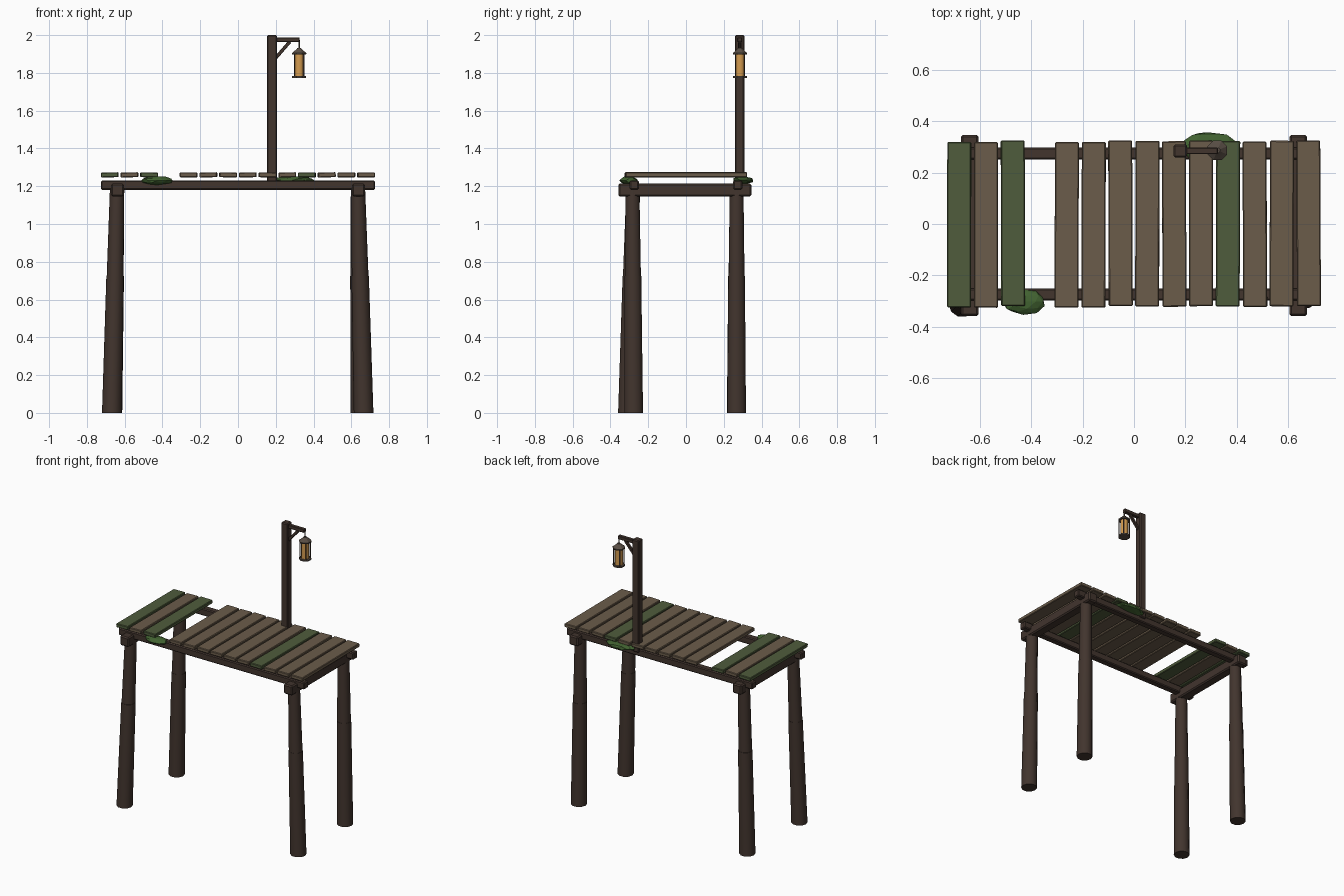
import bpy, bmesh, math, random
from mathutils import Vector, Matrix

if "Cube" in bpy.data.objects:
    bpy.data.objects.remove(bpy.data.objects["Cube"])

random.seed(4)


def material(name, rgb):
    m = bpy.data.materials.new(name)
    m.diffuse_color = (*rgb, 1)
    m.use_nodes = True
    m.node_tree.nodes["Principled BSDF"].inputs["Base Color"].default_value = m.diffuse_color
    return m


DARK = material("dark_timber", (0.054, 0.035, 0.027))
PLANK = material("weathered_plank", (0.147, 0.107, 0.069))
MOSSY = material("mossy_plank", (0.078, 0.107, 0.045))
MOSS = material("moss_green", (0.053, 0.122, 0.03))
IRON = material("old_iron", (0.10, 0.077, 0.06))
GLASS = material("amber_glass", (0.66, 0.33, 0.08))


def finish(name, bm, mat, angle=35):
    bmesh.ops.recalc_face_normals(bm, faces=bm.faces[:])
    me = bpy.data.meshes.new(name)
    bm.to_mesh(me)
    bm.free()
    ob = bpy.data.objects.new(name, me)
    bpy.context.collection.objects.link(ob)
    me.materials.append(mat)
    if angle:
        bpy.ops.object.select_all(action='DESELECT')
        ob.select_set(True)
        bpy.context.view_layer.objects.active = ob
        bpy.ops.object.shade_smooth_by_angle(angle=math.radians(angle))
    return ob


def box(name, loc, size, mat, bevel=0.006, rot=(0, 0, 0)):
    bm = bmesh.new()
    bmesh.ops.create_cube(bm, size=1)
    bmesh.ops.scale(bm, vec=size, verts=bm.verts)
    if bevel:
        bmesh.ops.bevel(bm, geom=bm.edges[:], offset=bevel, segments=1, affect='EDGES')
    ob = finish(name, bm, mat, 0)
    ob.location, ob.rotation_euler = loc, rot
    return ob


def loft(name, rings, mat, sides=8, turn=0.0, angle=50):
    """Capped tube through horizontal rings given as (x, y, z, radius)."""
    bm = bmesh.new()
    loops = []
    for x, y, z, r in rings:
        loops.append([bm.verts.new((x + r * math.cos(turn + a * math.tau / sides),
                                    y + r * math.sin(turn + a * math.tau / sides), z))
                      for a in range(sides)])
    for lo, hi in zip(loops, loops[1:]):
        for i in range(sides):
            j = (i + 1) % sides
            bm.faces.new((lo[i], lo[j], hi[j], hi[i]))
    bm.faces.new(loops[0][::-1])
    bm.faces.new(loops[-1])
    return finish(name, bm, mat, angle)


# Splayed legs: a thicker lower log with a slimmer log on top
for name, top, foot in (
        ("front_left_leg", (-0.64, -0.28), (-0.668, -0.31)),
        ("front_right_leg", (0.635, -0.283), (0.665, -0.277)),
        ("back_left_leg", (-0.64, 0.268), (-0.665, 0.266)),
        ("back_right_leg", (0.635, 0.268), (0.648, 0.268))):
    a, b = Vector((*foot, 0)), Vector((*top, 1.19))
    mid = a.lerp(b, 0.61)
    loft(name + "_lower", [(*a, 0.052), (*mid, 0.046)], DARK, 10)
    loft(name + "_upper", [(*mid, 0.044), (*b, 0.038)], DARK, 10)

# Long beams and cross beams
for side, s in (("front", -1), ("back", 1)):
    box(side + "_long_beam", (0, s * 0.274, 1.206), (1.45, 0.048, 0.05), DARK)
for side, s in (("left", -1), ("right", 1)):
    box(side + "_cross_beam", (s * 0.638, -0.006, 1.18), (0.068, 0.704, 0.068), DARK, 0.008)

# Deck boards, with one missing
for i in range(14):
    if i == 3:
        continue
    mat = MOSSY if i in (0, 2, 10) else PLANK
    box(f"deck_board_{i + 1}",
        (-0.679 + i * 0.1044, random.uniform(-0.005, 0.003), 1.26),
        (0.093, 0.643, 0.026), mat, 0.004,
        (0, random.uniform(-0.03, 0.03), random.uniform(-0.006, 0.006)))

# Lamp post, arm and diagonal brace
PX, PY = 0.18, 0.284
box("lamp_post", (PX, PY, 1.605), (0.052, 0.05, 0.79), DARK, 0.006)
box("lamp_arm", (0.258, PY, 1.976), (0.135, 0.026, 0.025), DARK, 0.003)
box("arm_brace", (0.237, PY, 1.922), (0.115, 0.018, 0.018), DARK, 0.002,
    (0, -math.radians(49), 0))

# Hanging lantern
LX, LY = 0.324, 0.286
loft("lantern_hook", [(LX, LY, 1.92, 0.004), (LX, LY, 1.975, 0.004)], IRON, 6)
loft("lantern_roof", [(LX, LY, 1.897, 0.04), (LX, LY, 1.905, 0.041),
                      (LX, LY, 1.924, 0.017), (LX, LY, 1.931, 0.011)],
     IRON, 8, math.pi / 8, 20)
loft("lantern_glass", [(LX, LY, 1.783, 0.026), (LX, LY, 1.9, 0.026)],
     GLASS, 8, math.pi / 8)
loft("lantern_base", [(LX, LY, 1.774, 0.04), (LX, LY, 1.784, 0.04)],
     IRON, 8, math.pi / 8, 20)
for k in range(4):
    t = math.pi / 4 + k * math.pi / 2
    box(f"lantern_bar_{k + 1}", (LX + 0.034 * math.cos(t), LY + 0.034 * math.sin(t), 1.84),
        (0.006, 0.006, 0.118), DARK, 0)


# Faceted moss clumps on the beams
def moss(name, loc, size):
    bm = bmesh.new()
    bmesh.ops.create_icosphere(bm, subdivisions=2, radius=1)
    for v in bm.verts:
        v.co *= random.uniform(0.88, 1.06)
    bmesh.ops.transform(bm, matrix=Matrix.Translation(loc) @ Matrix.Diagonal((*size, 1)),
                        verts=bm.verts)
    finish(name, bm, MOSS, 0)


moss("front_moss", (-0.43, -0.302, 1.23), (0.086, 0.052, 0.023))
moss("back_moss", (0.29, 0.302, 1.232), (0.124, 0.058, 0.021))
